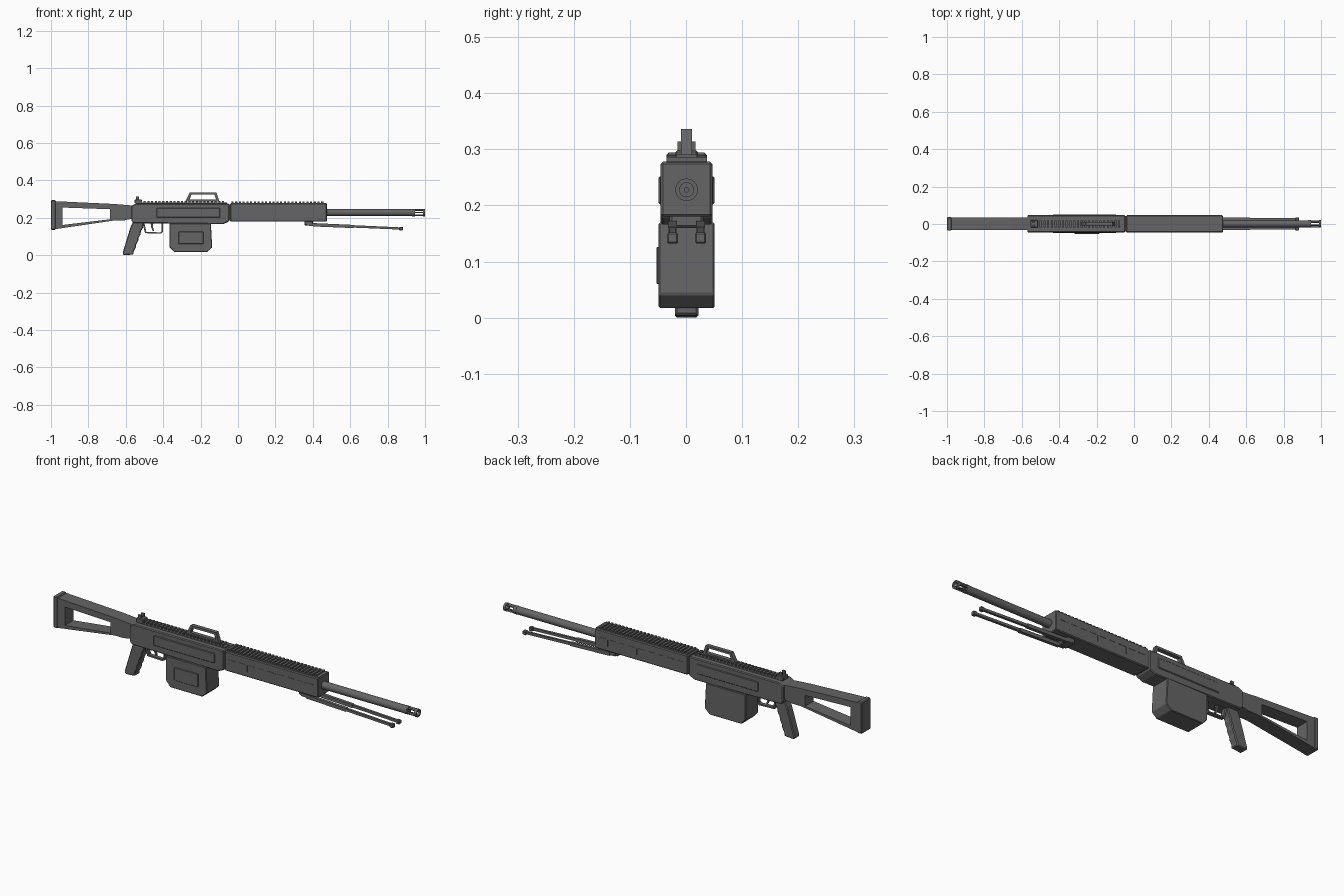
import bpy, bmesh, math
from mathutils import Matrix, Vector

if "Cube" in bpy.data.objects:
    bpy.data.objects.remove(bpy.data.objects["Cube"])

MID = 0.001      # centre plane of the body
AXIS = 0.228     # height of the barrel axis

gunmetal = bpy.data.materials.new("dark_grey_metal")
gunmetal.use_nodes = True
gunmetal.diffuse_color = (0.13, 0.13, 0.133, 1)
shader = gunmetal.node_tree.nodes["Principled BSDF"]
shader.inputs["Base Color"].default_value = (0.13, 0.13, 0.133, 1)
shader.inputs["Roughness"].default_value = 0.6


def finish(name, bm, bevel=0, smooth=False):
    bmesh.ops.recalc_face_normals(bm, faces=bm.faces)
    mesh = bpy.data.meshes.new(name)
    bm.to_mesh(mesh)
    bm.free()
    obj = bpy.data.objects.new(name, mesh)
    bpy.context.collection.objects.link(obj)
    mesh.materials.append(gunmetal)
    if bevel:
        mod = obj.modifiers.new("edge", "BEVEL")
        mod.width = bevel
        mod.segments = 1
    if smooth:
        bpy.ops.object.select_all(action="DESELECT")
        obj.select_set(True)
        bpy.context.view_layer.objects.active = obj
        bpy.ops.object.shade_smooth_by_angle(angle=math.radians(40))
    return obj


def slab(name, profile, half, y=MID, bevel=0):
    """Side profile (x, z) extruded across y."""
    bm = bmesh.new()
    face = bm.faces.new([bm.verts.new((x, y - half, z)) for x, z in profile])
    ext = bmesh.ops.extrude_face_region(bm, geom=[face])
    moved = [g for g in ext["geom"] if isinstance(g, bmesh.types.BMVert)]
    bmesh.ops.translate(bm, verts=moved, vec=(0, 2 * half, 0))
    return finish(name, bm, bevel)


def frame(name, outer, inner, half, bevel=0):
    """Open frame between two matching side profiles."""
    bm = bmesh.new()
    loops = [[bm.verts.new((x, y, z)) for x, z in pts]
             for pts, y in ((outer, MID - half), (inner, MID - half),
                            (inner, MID + half), (outer, MID + half))]
    n = len(outer)
    for a in range(4):
        p, q = loops[a], loops[(a + 1) % 4]
        for i in range(n):
            j = (i + 1) % n
            bm.faces.new((p[i], p[j], q[j], q[i]))
    return finish(name, bm, bevel)


def add_box(bm, x0, x1, z0, z1, half, y=MID):
    mat = Matrix.Translation(((x0 + x1) / 2, y, (z0 + z1) / 2)) @ \
        Matrix.Diagonal((x1 - x0, 2 * half, z1 - z0, 1))
    bmesh.ops.create_cube(bm, size=1, matrix=mat)


def box(name, x0, x1, z0, z1, half, y=MID, bevel=0):
    bm = bmesh.new()
    add_box(bm, x0, x1, z0, z1, half, y)
    return finish(name, bm, bevel)


def lathe(name, profile, sides=24):
    """Closed (x, radius) profile turned around the barrel axis."""
    bm = bmesh.new()
    rings = []
    for i in range(sides):
        a = math.tau * i / sides
        rings.append([bm.verts.new((x, MID + r * math.cos(a), AXIS + r * math.sin(a)))
                      for x, r in profile])
    for i in range(sides):
        p, q = rings[i], rings[(i + 1) % sides]
        for k in range(len(profile)):
            m = (k + 1) % len(profile)
            bm.faces.new((p[k], p[m], q[m], q[k]))
    return finish(name, bm, smooth=True)


# Stock: open frame, neck and butt pad
frame("stock_frame",
      [(-0.98, 0.139), (-0.66, 0.186), (-0.66, 0.274), (-0.98, 0.289)],
      [(-0.937, 0.162), (-0.685, 0.192), (-0.685, 0.246), (-0.937, 0.255)], 0.034)
slab("stock_neck", [(-0.66, 0.186), (-0.61, 0.186), (-0.565, 0.196),
                    (-0.565, 0.266), (-0.66, 0.274)], 0.034)
box("butt_pad", -1.0, -0.975, 0.136, 0.294, 0.036, bevel=0.004)

# Receiver with raised side panels
slab("receiver", [(-0.56, 0.172), (-0.08, 0.166), (-0.048, 0.18), (-0.048, 0.276),
                  (-0.545, 0.276), (-0.57, 0.264), (-0.57, 0.186)], 0.046, bevel=0.004)
for side, label in ((-1, "right"), (1, "left")):
    box(label + "_receiver_panel", -0.435, -0.095, 0.202, 0.252, 0.004,
        MID + side * 0.046, bevel=0.003)

# Handguard with seam strips along both sides
box("handguard", -0.042, 0.475, 0.18, 0.278, 0.046, bevel=0.004)
box("barrel_collar", -0.05, -0.04, 0.186, 0.27, 0.042)
for side, label in ((-1, "right"), (1, "left")):
    bm = bmesh.new()
    for i in range(9):
        x = -0.02 + i * 0.054
        add_box(bm, x, x + 0.034, 0.238, 0.241, 0.0015, MID + side * 0.046)
    for x in (0.08, 0.24, 0.4):
        add_box(bm, x, x + 0.003, 0.206, 0.238, 0.0015, MID + side * 0.046)
    finish(label + "_handguard_seams", bm)


# Toothed top rails
def rail(name, x0, x1, half, base, top):
    bm = bmesh.new()
    add_box(bm, x0, x1, 0.272, base, half)
    pitch = 0.02
    for i in range(int((x1 - x0) / pitch)):
        x = x0 + i * pitch
        add_box(bm, x, x + pitch * 0.55, base, top, half)
    return finish(name, bm)


rail("receiver_rail", -0.545, -0.06, 0.019, 0.281, 0.291)
rail("handguard_rail", -0.035, 0.472, 0.036, 0.279, 0.286)

# Carry handle
frame("carry_handle",
      [(-0.282, 0.288), (-0.1, 0.288), (-0.116, 0.336), (-0.257, 0.336)],
      [(-0.258, 0.298), (-0.117, 0.298), (-0.126, 0.325), (-0.249, 0.325)], 0.01)

# Rear sight
box("sight_base", -0.553, -0.513, 0.276, 0.298, 0.02, bevel=0.003)
for side, label in ((-1, "right"), (1, "left")):
    box(label + "_sight_ear", -0.545, -0.528, 0.296, 0.314, 0.004, MID + side * 0.012)

# Pistol grip with finger ridges down the front
ridges = []
for i in range(4):
    t = i / 4
    x, z = -0.507 - 0.05 * t, 0.15 - 0.14 * t
    ridges += [(x, z), (x - 0.014, z - 0.026)]
slab("pistol_grip", [(-0.56, 0.18), (-0.505, 0.18)] + ridges +
     [(-0.558, 0.004), (-0.612, 0.0), (-0.617, 0.012), (-0.575, 0.15)], 0.021, bevel=0.004)

# Trigger group
frame("trigger_guard",
      [(-0.512, 0.178), (-0.497, 0.118), (-0.41, 0.115), (-0.401, 0.125), (-0.401, 0.178)],
      [(-0.5, 0.17), (-0.49, 0.125), (-0.414, 0.122), (-0.408, 0.128), (-0.408, 0.17)], 0.01)
slab("trigger", [(-0.468, 0.175), (-0.452, 0.175), (-0.455, 0.15), (-0.448, 0.13),
                 (-0.456, 0.13), (-0.464, 0.15)], 0.004)

# Magazine and its side plate
slab("magazine", [(-0.367, 0.17), (-0.367, 0.045), (-0.342, 0.017), (-0.165, 0.017),
                  (-0.138, 0.042), (-0.145, 0.17)], 0.05, bevel=0.003)
box("magazine_plate", -0.318, -0.185, 0.06, 0.126, 0.003, -0.05, bevel=0.002)

# Barrel and slotted muzzle
lathe("barrel", [(0.46, 0.019), (0.94, 0.019), (0.94, 0.011), (0.46, 0.011)])
lathe("muzzle_flange", [(0.93, 0.02), (0.946, 0.02), (0.946, 0.004), (0.93, 0.004)])
lathe("muzzle_ring", [(0.988, 0.02), (1.0, 0.02), (1.0, 0.0125), (0.988, 0.0125)])
bm = bmesh.new()
for i in range(6):
    turn = Matrix.Translation((0.967, MID, AXIS)) @ Matrix.Rotation(math.tau * i / 6, 4, "X")
    bmesh.ops.create_cube(bm, size=1, matrix=turn @ Matrix.Translation((0, 0.016, 0)) @
                          Matrix.Diagonal((0.046, 0.006, 0.007, 1)))
finish("muzzle_prongs", bm)

# Folded bipod
box("bipod_mount", 0.355, 0.4, 0.16, 0.184, 0.03, bevel=0.004)
for side, label in ((-1, "right"), (1, "left")):
    y = MID + side * 0.025
    slab(label + "_bipod_leg", [(0.37, 0.158), (0.87, 0.137), (0.87, 0.149), (0.37, 0.172)],
         0.006, y)
    slab(label + "_bipod_sleeve", [(0.4, 0.154), (0.62, 0.145), (0.62, 0.162), (0.4, 0.172)],
         0.008, y)
    box(label + "_bipod_foot", 0.862, 0.882, 0.132, 0.152, 0.01, y, bevel=0.003)
